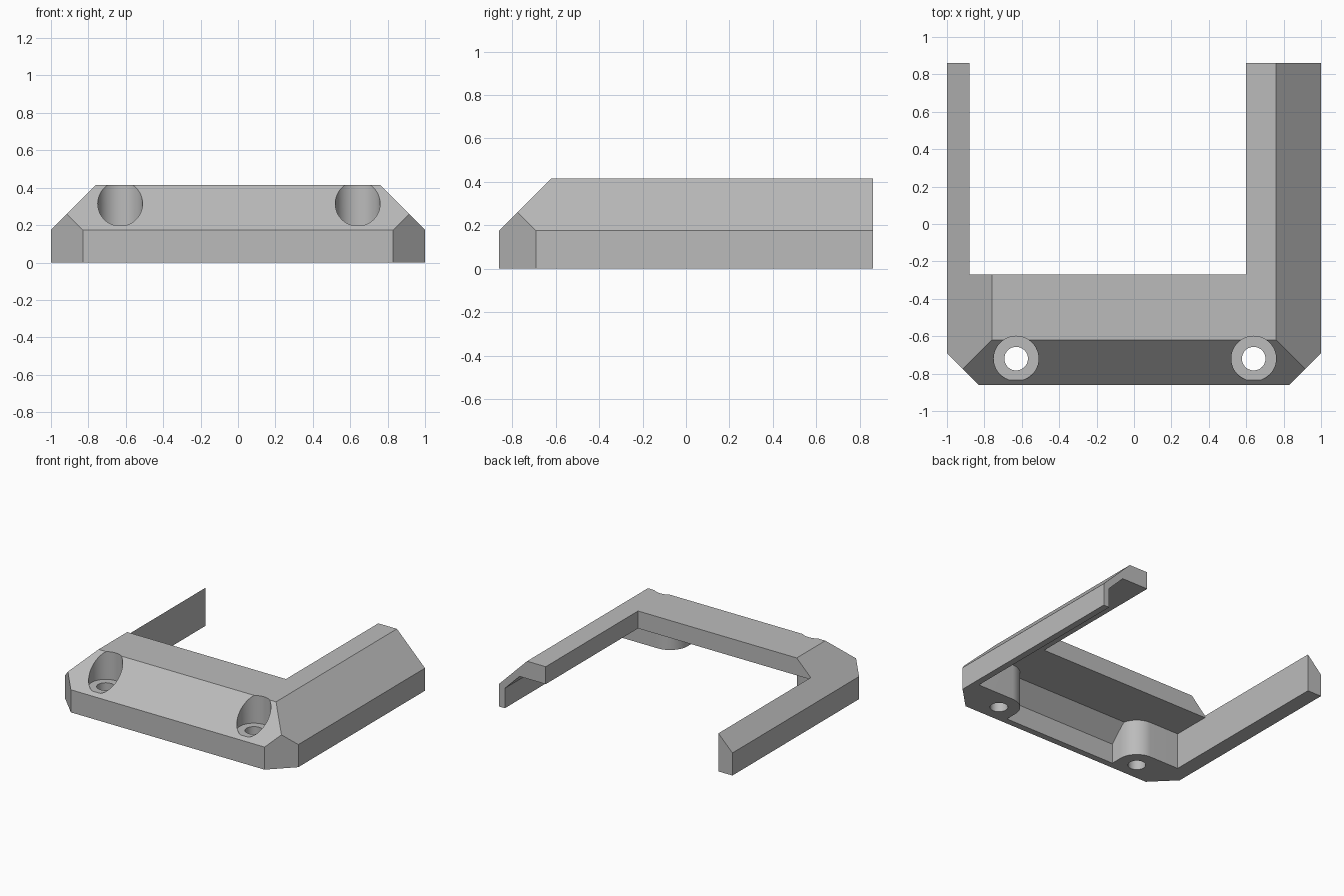
import bpy, bmesh
from math import pi, sin, cos, sqrt, radians
from mathutils import Vector

cube = bpy.data.objects.get("Cube")
if cube:
    bpy.data.objects.remove(cube, do_unlink=True)

grey = bpy.data.materials.new("plain grey")
grey.use_nodes = True
colour = (0.5, 0.5, 0.5, 1)
grey.diffuse_color = colour
grey.node_tree.nodes["Principled BSDF"].inputs["Base Color"].default_value = colour


def make(name, bm):
    bmesh.ops.recalc_face_normals(bm, faces=bm.faces[:])
    mesh = bpy.data.meshes.new(name)
    bm.to_mesh(mesh)
    bm.free()
    mesh.materials.append(grey)
    ob = bpy.data.objects.new(name, mesh)
    bpy.context.scene.collection.objects.link(ob)
    return ob


def prism(name, outline, z0, z1, cuts=()):
    """Extrude an outline, then trim it with planes given as (normal, distance)."""
    bm = bmesh.new()
    face = bm.faces.new([bm.verts.new((x, y, z0)) for x, y in outline])
    top = bmesh.ops.extrude_face_region(bm, geom=[face])["geom"]
    verts = [v for v in top if isinstance(v, bmesh.types.BMVert)]
    bmesh.ops.translate(bm, vec=(0, 0, z1 - z0), verts=verts)
    for normal, dist in cuts:
        n = Vector(normal)
        bmesh.ops.bisect_plane(bm, geom=bm.verts[:] + bm.edges[:] + bm.faces[:],
                               plane_co=n * dist / n.length_squared,
                               plane_no=n, clear_outer=True)
        bmesh.ops.holes_fill(bm, edges=[e for e in bm.edges if e.is_boundary])
    return make(name, bm)


def rect(x0, x1, y0, y1):
    return [(x0, y0), (x1, y0), (x1, y1), (x0, y1)]


def disc(x, y, r, n=48):
    return [(x + r * cos(2 * pi * i / n), y + r * sin(2 * pi * i / n)) for i in range(n)]


def subtract(target, cutter):
    cutter.hide_render = True
    mod = target.modifiers.new("cut", "BOOLEAN")
    mod.operation, mod.solver, mod.object = "DIFFERENCE", "EXACT", cutter
    graph = bpy.context.evaluated_depsgraph_get()
    mesh = bpy.data.meshes.new_from_object(target.evaluated_get(graph))
    target.modifiers.clear()
    target.data = mesh
    bpy.data.objects.remove(cutter, do_unlink=True)


# Main dimensions
back, wall, top, shoulder = 0.86, 0.05, 0.415, 0.175
slab_under = 0.28
left_wall, right_arm, bar_back = -0.88, 0.6, -0.27
hole_y, boss_r = -0.72, 0.15
bosses = [(-0.63, -1), (0.64, 1)]
slope = 1 + shoulder
inner = wall * sqrt(2)

# Bevelled outer body with clipped front corners
frame = prism("bracket_frame", rect(-1, 1, -back, back), 0, top, [
    ((1, 0, 1), slope), ((-1, 0, 1), slope), ((0, -1, 1), back + shoulder),
    ((1, -1, 0), 1.69), ((-1, -1, 0), 1.69)])

# Hollow underside, keeping solid corner bosses with one rounded edge
cavity = prism("cavity", rect(left_wall, 1 - wall, -back + wall, 1.2), -0.1, slab_under, [
    ((1, 0, 1), slope - inner), ((0, -1, 1), back + shoulder - inner)])
for x, side in bosses:
    arc = [(x - side * boss_r * sin(a), hole_y + boss_r * cos(a))
           for a in (i * pi / 32 for i in range(17))]
    outline = [(side * 1.2, hole_y + boss_r)] + arc + [(x - side * boss_r, -1.2), (side * 1.2, -1.2)]
    subtract(cavity, prism("boss", outline, -0.3, 0.6))
subtract(frame, cavity)

# Open middle between the two arms
subtract(frame, prism("opening", rect(left_wall, right_arm, bar_back, 1.3), -0.2, 0.7))

# Screw holes with wide counterbores
for x, side in bosses:
    subtract(frame, prism("counterbore", disc(x, hole_y, 0.12), 0.2, 0.8))
    subtract(frame, prism("screw_hole", disc(x, hole_y, 0.063), -0.2, 0.5))

# Keep bevel edges crisp, holes smooth
bpy.ops.object.select_all(action="DESELECT")
frame.select_set(True)
bpy.context.view_layer.objects.active = frame
bpy.ops.object.shade_smooth_by_angle(angle=radians(25))
